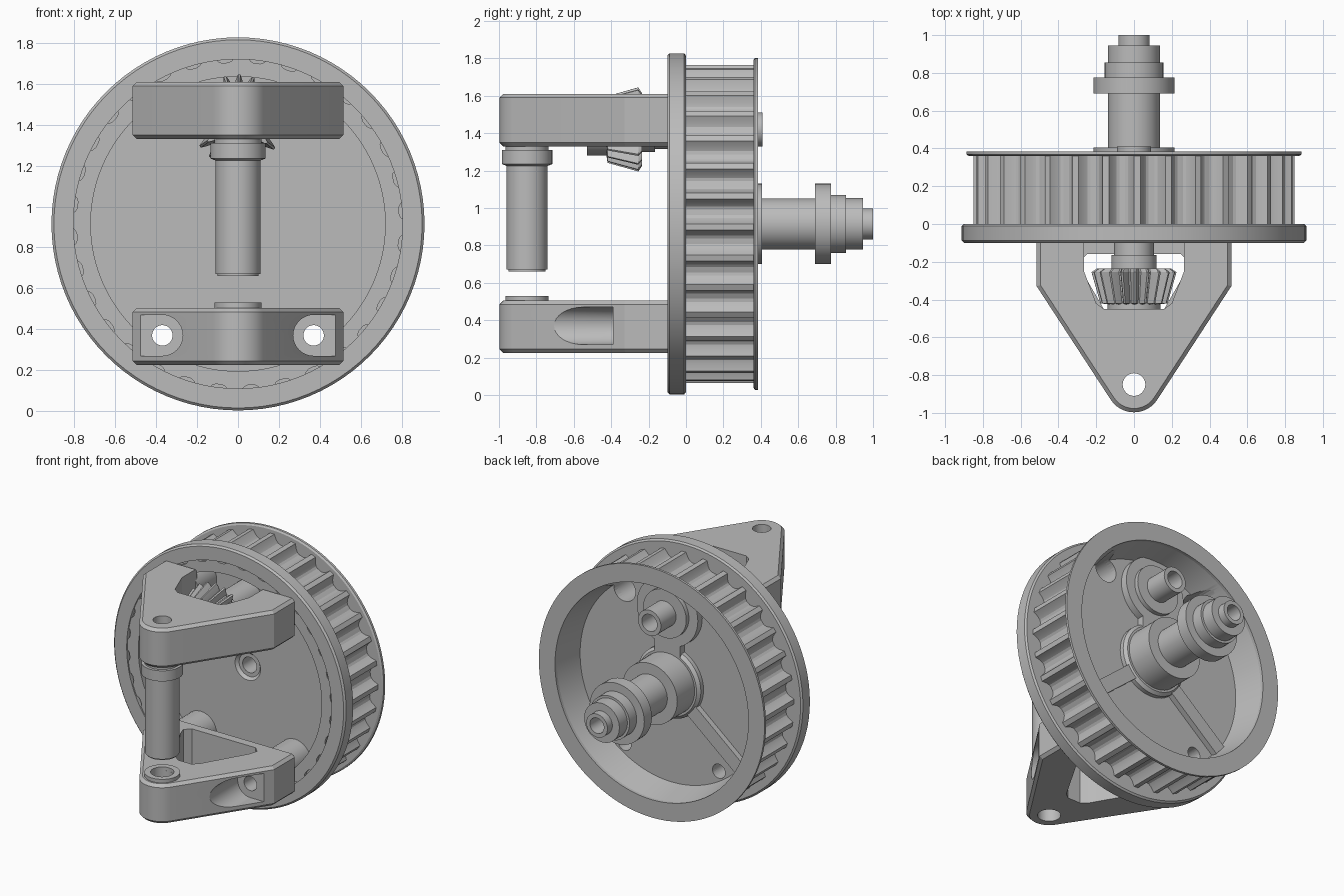
import bpy, bmesh, math
from mathutils import Vector, Matrix

old = bpy.data.objects.get("Cube")
if old:
    bpy.data.objects.remove(old, do_unlink=True)

mat = bpy.data.materials.new("metal_grey")
mat.use_nodes = True
GREY = (0.5, 0.5, 0.5, 1)
mat.diffuse_color = GREY
mat.node_tree.nodes["Principled BSDF"].inputs["Base Color"].default_value = GREY

AXIS_Z = 0.915      # height of the main axle
PINION_Z = 1.42     # height of the pinion axle
PIN_Y = -0.85       # position of the swivel pin
SCREW_X = 0.37
LOW_Z, HIGH_Z = 0.37, 1.465
FLOOR_FRONT, FLOOR_BACK, PAD = 0.11, 0.16, 0.21


def finish(name, bm, smooth=True):
    bmesh.ops.recalc_face_normals(bm, faces=bm.faces)
    mesh = bpy.data.meshes.new(name)
    bm.to_mesh(mesh)
    bm.free()
    mesh.materials.append(mat)
    ob = bpy.data.objects.new(name, mesh)
    bpy.context.collection.objects.link(ob)
    if smooth:
        shade(ob)
    return ob


def shade(ob):
    bpy.ops.object.select_all(action='DESELECT')
    ob.select_set(True)
    bpy.context.view_layer.objects.active = ob
    bpy.ops.object.shade_smooth_by_angle(angle=math.radians(20))


def lathe(name, profile, x=0, y=0, z=0, n=48, upright=False):
    """Closed (radius, height) profile turned round y or z; a radius may be
    a list, which repeats round the ring as teeth."""
    bm = bmesh.new()
    rings = []
    for r, h in profile:
        ring = []
        for i in range(n):
            a = math.tau * i / n
            rad = r[i % len(r)] if isinstance(r, list) else r
            u, v = rad * math.sin(a), rad * math.cos(a)
            p = (x + u, y + v, z + h) if upright else (x + u, y + h, z + v)
            ring.append(bm.verts.new(p))
        rings.append(ring)
    for k, ring in enumerate(rings):
        nxt = rings[(k + 1) % len(rings)]
        for i in range(n):
            j = (i + 1) % n
            bm.faces.new((ring[i], ring[j], nxt[j], nxt[i]))
    return finish(name, bm)


def tube(name, steps, bore, **kw):
    """Stepped hollow shaft; steps are (radius, start, end)."""
    prof = [(bore, steps[0][1])]
    for r, a, b in steps:
        prof += [(r, a), (r, b)]
    prof.append((bore, steps[-1][2]))
    return lathe(name, prof, **kw)


def prism(name, pts, z0, z1):
    bm = bmesh.new()
    face = bm.faces.new([bm.verts.new((px, py, z0)) for px, py in pts])
    up = bmesh.ops.extrude_face_region(bm, geom=[face])["geom"]
    bmesh.ops.translate(bm, vec=(0, 0, z1 - z0),
                        verts=[g for g in up if isinstance(g, bmesh.types.BMVert)])
    return finish(name, bm, False)


def box(name, lo, hi):
    return prism(name, [(lo[0], lo[1]), (hi[0], lo[1]), (hi[0], hi[1]), (lo[0], hi[1])],
                 lo[2], hi[2])


def rod(r, lo, hi, upright=False):
    """Solid cylinder cutter between two points along y or z."""
    bm = bmesh.new()
    lo, hi = Vector(lo), Vector(hi)
    turn = Matrix.Identity(4) if upright else Matrix.Rotation(math.pi / 2, 4, 'X')
    bmesh.ops.create_cone(bm, cap_ends=True, segments=32, radius1=r, radius2=r,
                          depth=(hi - lo).length,
                          matrix=Matrix.Translation((lo + hi) / 2) @ turn)
    return finish("cutter", bm, False)


def apply(ob):
    dg = bpy.context.evaluated_depsgraph_get()
    mesh = bpy.data.meshes.new_from_object(ob.evaluated_get(dg))
    ob.modifiers.clear()
    ob.data = mesh


def cut(ob, cutters):
    for c in cutters:
        c.hide_render = True
        m = ob.modifiers.new("cut", 'BOOLEAN')
        m.operation, m.solver, m.object = 'DIFFERENCE', 'EXACT', c
    apply(ob)
    for c in cutters:
        bpy.data.objects.remove(c, do_unlink=True)
    shade(ob)


# Toothed wheel with a thin floor between front recess and back cavity
TIP, ROOT = 0.85, 0.79
belt = [TIP, TIP, TIP, 0.815, 0.797, ROOT, ROOT, ROOT, 0.797, 0.815]
wheel = lathe("toothed_wheel", [
    (0.1, FLOOR_FRONT), (0.72, FLOOR_FRONT), (0.72, -0.09), (belt, -0.09), (belt, 0.365),
    (0.76, 0.365), (0.72, FLOOR_BACK), (0.055, FLOOR_BACK)], z=AXIS_Z, n=320)
SCREW_ROWS = (("lower", LOW_Z, 0.05), ("upper", HIGH_Z, 0.085))
cut(wheel, [rod(r, (s * SCREW_X, 0, z), (s * SCREW_X, 0.3, z))
            for s in (-1, 1) for row, z, r in SCREW_ROWS])

# Flanges either side of the teeth
lathe("front_flange", [(0.805, -0.1), (0.9, -0.1), (0.912, -0.088), (0.912, -0.01),
                       (0.9, 0), (0.79, 0), (0.79, -0.07), (0.805, -0.07)], z=AXIS_Z, n=96)
lathe("back_flange", [(0.76, 0.36), (0.875, 0.36), (0.887, 0.368), (0.887, 0.385),
                      (0.76, 0.385)], z=AXIS_Z, n=96)

# Main axle and its boss
tube("axle_boss", [(0.25, 0.15, PAD - 0.02), (0.23, PAD, PAD), (0.215, PAD, 0.405)],
     0.12, z=AXIS_Z)
tube("axle", [(0.137, 0.13, 0.69), (0.215, 0.69, 0.775), (0.155, 0.775, 0.855),
              (0.138, 0.855, 0.945), (0.083, 0.945, 1.0)], 0.055, z=AXIS_Z)

# Pinion bearing, shaft and the web that joins it to the axle boss
tube("pinion_boss", [(0.24, 0.15, PAD), (0.17, PAD, 0.24)], 0.08, z=PINION_Z)
tube("pinion_shaft", [(0.14, -0.53, -0.42), (0.12, -0.42, -0.165), (0.105, -0.165, 0.2),
                      (0.09, 0.2, 0.41)], 0.06, z=PINION_Z)
box("boss_web", (-0.1, 0.15, AXIS_Z + 0.18), (0.1, PAD, PINION_Z - 0.15))


# Bevel pinion
def cog(tip, root):
    mid = (tip + root) / 2
    return [tip, tip, mid, root, root, mid]


lathe("bevel_pinion", [(0.1, -0.43), (cog(0.178, 0.14), -0.42), (cog(0.225, 0.175), -0.255),
                       (cog(0.195, 0.165), -0.235), (0.1, -0.235)], z=PINION_Z, n=120)

# Floor ribs running out from the axle boss
for side, s in (("left", 1), ("right", -1)):
    rib = box(side + "_floor_rib", (0.2, 0.15, -0.05), (0.725, 0.2, 0.05))
    rib.rotation_euler.y = -math.atan2(-0.64, s * 0.77)
    rib.location.z = AXIS_Z

# Screw bosses between the wheel floor and the brackets
for s in (-1, 1):
    for row, z, r in SCREW_ROWS:
        side = "left" if s > 0 else "right"
        tube(f"{row}_{side}_screw_boss", [(0.125, -0.1, FLOOR_FRONT + 0.01)], r,
             x=s * SCREW_X, z=z, n=32)


# Triangular brackets with a rounded nose
def bracket(name, z0, z1):
    pts = [(-0.515, -0.08), (-0.515, -0.33)]
    for i in range(13):
        a = math.radians(-147 + i * 9.5)
        pts.append((0.147 * math.cos(a), PIN_Y + 0.147 * math.sin(a)))
    pts += [(0.515, -0.33), (0.515, -0.08)]
    ob = prism(name, pts, z0, z1)
    m = ob.modifiers.new("edge", 'BEVEL')
    m.width, m.segments, m.limit_method, m.angle_limit = 0.02, 1, 'ANGLE', math.radians(50)
    apply(ob)
    return ob


upper = bracket("upper_bracket", 1.33, 1.61)
window = [(-0.265, 0), (-0.265, -0.25), (-0.2, -0.42), (-0.16, -0.45)]
window += [(-x, y) for x, y in reversed(window)]
cut(upper, [prism("cutter", window, 1.2, 1.8),
            rod(0.06, (0, PIN_Y, 1.2), (0, PIN_Y, 1.8), True)]
    + [rod(0.055, (s * SCREW_X, -0.25, HIGH_Z), (s * SCREW_X, 0, HIGH_Z)) for s in (-1, 1)])

lower = bracket("lower_bracket", 0.225, 0.505)
window = [(-0.25, -0.16), (-0.29, -0.2), (-0.27, -0.26), (-0.09, -0.57), (-0.05, -0.6)]
window += [(-x, y) for x, y in reversed(window)]
cutters = [prism("cutter", window, 0.1, 0.7),
           rod(0.075, (0, PIN_Y, 0.1), (0, PIN_Y, 0.7), True)]
for s in (-1, 1):
    x = s * SCREW_X
    cutters += [rod(0.05, (x, -0.6, LOW_Z), (x, 0, LOW_Z)),
                rod(0.1, (x, -1.1, LOW_Z), (x, -0.39, LOW_Z)),
                box("cutter", (min(x, s * 0.7), -1.1, LOW_Z - 0.1),
                    (max(x, s * 0.7), -0.39, LOW_Z + 0.1))]
cut(lower, cutters)

# Swivel pin and its seat
tube("swivel_pin", [(0.1, 0.66, 0.67), (0.11, 0.67, 1.225), (0.135, 1.235, 1.31),
                    (0.115, 1.31, 1.335)], 0.06, y=PIN_Y, upright=True)
tube("pin_seat", [(0.115, 0.49, 0.53)], 0.075, y=PIN_Y, upright=True)
